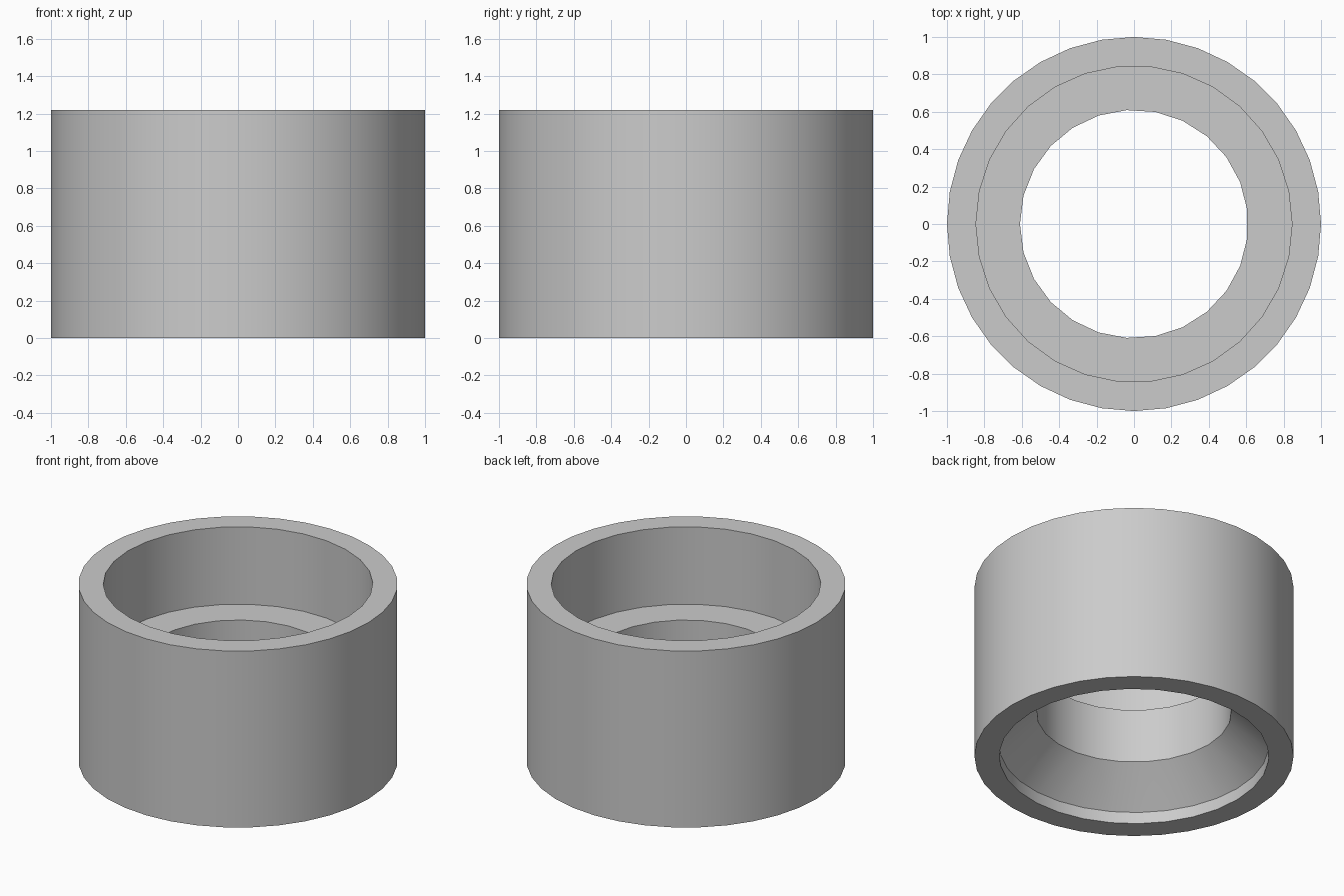
import bpy, bmesh
from math import pi, cos, sin, radians

cube = bpy.data.objects.get("Cube")
if cube:
    bpy.data.objects.remove(cube, do_unlink=True)

HEIGHT = 1.22
OUTER, POCKET, BORE = (1.0, 36), (0.845, 30), (0.61, 25)  # radius, sides

# Closed cross-section: each entry is a ring and its height
PROFILE = [
    (OUTER, 0), (OUTER, HEIGHT),          # outer wall
    (POCKET, HEIGHT), (POCKET, 0.685),    # upper pocket
    (BORE, 0.685), (BORE, 0.31),          # shelf and bore
    (POCKET, 0.08), (POCKET, 0),          # flare and lower lip
]


def add_ring(bm, size, z):
    """Ring of vertices with a corner on -x."""
    radius, sides = size
    angles = [pi + 2 * pi * i / sides for i in range(sides)]
    return [bm.verts.new((radius * cos(a), radius * sin(a), z)) for a in angles]


def join_rings(bm, a, b):
    """Band of faces between two rings: quads where they keep step, else triangles."""
    na, nb = len(a), len(b)
    i = j = 0
    while i < na or j < nb:
        lead = (2 * i + 1) * nb - (2 * j + 1) * na
        corners = [a[i % na], b[j % nb]]
        if lead >= 0:
            j += 1
            corners.append(b[j % nb])
        if lead <= 0:
            i += 1
            corners.append(a[i % na])
        bm.faces.new(corners)


# Plain grey material
grey = bpy.data.materials.new("plain grey")
grey.use_nodes = True
colour = (0.6, 0.6, 0.6, 1)
grey.diffuse_color = colour
grey.node_tree.nodes["Principled BSDF"].inputs["Base Color"].default_value = colour

# Stepped collar: join each ring to the next, all the way round the section
bm = bmesh.new()
rings = [add_ring(bm, size, z) for size, z in PROFILE]
for i, ring in enumerate(rings):
    join_rings(bm, rings[i - 1], ring)
bmesh.ops.recalc_face_normals(bm, faces=bm.faces[:])

mesh = bpy.data.meshes.new("stepped_collar")
bm.to_mesh(mesh)
bm.free()
mesh.materials.append(grey)
collar = bpy.data.objects.new("stepped_collar", mesh)
bpy.context.collection.objects.link(collar)

# Smooth walls with sharp rims
bpy.ops.object.select_all(action="DESELECT")
collar.select_set(True)
bpy.context.view_layer.objects.active = collar
bpy.ops.object.shade_smooth_by_angle(angle=radians(30))
